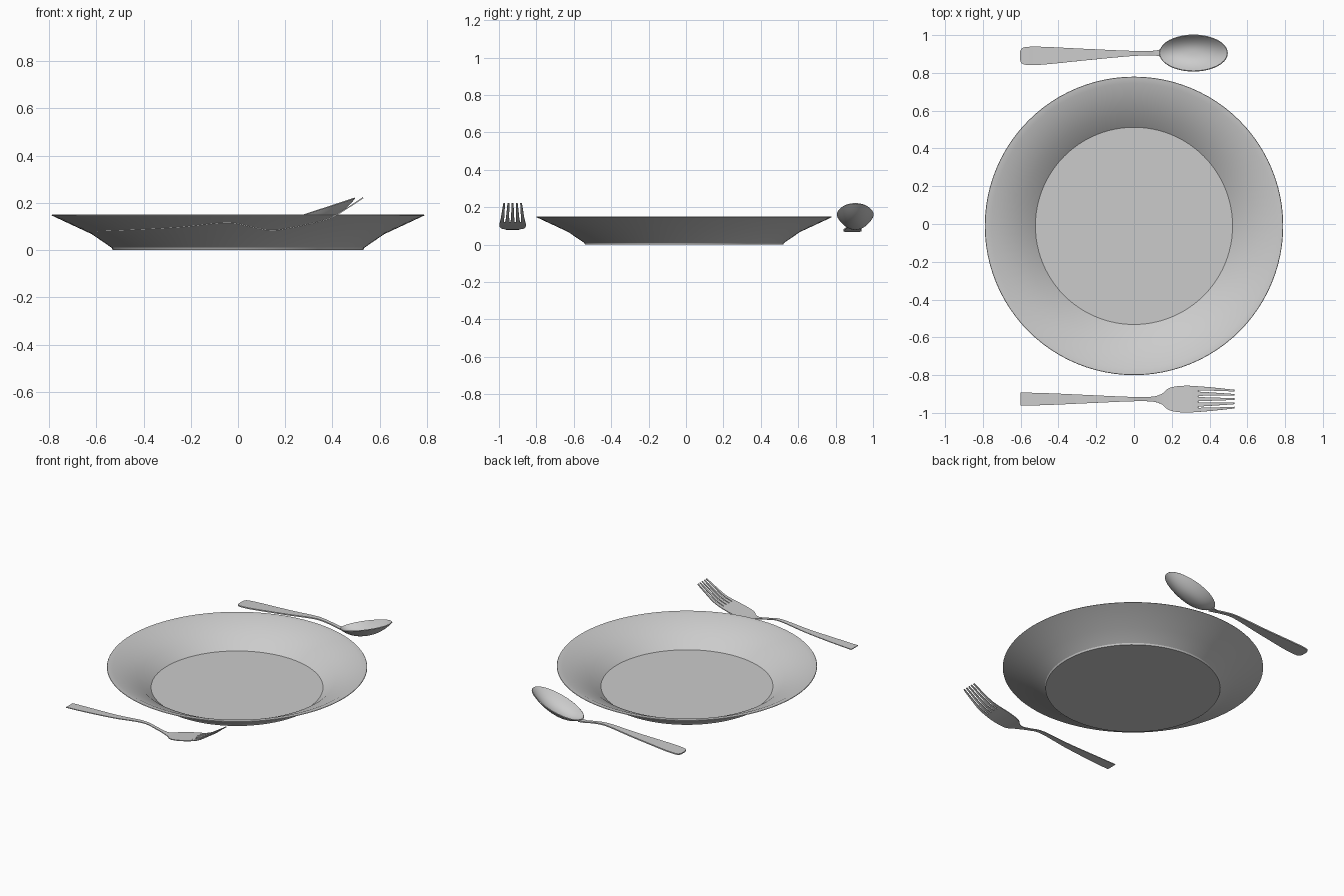
import bpy, bmesh, math

if "Cube" in bpy.data.objects:
    bpy.data.objects.remove(bpy.data.objects["Cube"])


def finish(name, bm, thickness=0, angle=35):
    bmesh.ops.recalc_face_normals(bm, faces=bm.faces)
    me = bpy.data.meshes.new(name)
    bm.to_mesh(me)
    bm.free()
    ob = bpy.data.objects.new(name, me)
    bpy.context.collection.objects.link(ob)
    bpy.ops.object.select_all(action='DESELECT')
    ob.select_set(True)
    bpy.context.view_layer.objects.active = ob
    if thickness:
        mod = ob.modifiers.new("thickness", 'SOLIDIFY')
        mod.thickness = thickness
        mod.offset = 0
        bpy.ops.object.modifier_apply(modifier=mod.name)
    bpy.ops.object.shade_smooth_by_angle(angle=math.radians(angle))
    return ob


def smooth_points(pts, n=6):
    """Catmull-Rom interpolation through tuples."""
    p = [pts[0]] + pts + [pts[-1]]
    out = []
    for i in range(1, len(p) - 2):
        for k in range(n):
            t = k / n
            out.append(tuple(0.5 * (2 * b + (c - a) * t + (2 * a - 5 * b + 4 * c - d) * t * t
                                    + (3 * b - a - 3 * c + d) * t ** 3)
                             for a, b, c, d in zip(*p[i - 1:i + 3])))
    return out + [pts[-1]]


def ribbon(bm, stations):
    """Strip through (x, y centre, half width, z) stations."""
    prev = None
    for x, y, w, z in stations:
        row = [bm.verts.new((x, y + s * w, z)) for s in (-1, 0, 1)]
        if prev:
            for j in range(2):
                bm.faces.new((prev[j], row[j], row[j + 1], prev[j + 1]))
        prev = row


# Plate: lathed profile, flat base and raised rim
PROFILE = [(0.53, 0), (0.535, 0.01), (0.62, 0.068), (0.79, 0.147), (0.788, 0.15),
           (0.755, 0.147), (0.595, 0.07), (0.522, 0.012)]
SEG = 96
bm = bmesh.new()
rings = [[bm.verts.new((r * math.cos(math.tau * i / SEG), r * math.sin(math.tau * i / SEG) - 0.01, z))
          for i in range(SEG)] for r, z in PROFILE]
for a, b in zip(rings, rings[1:]):
    for i in range(SEG):
        j = (i + 1) % SEG
        bm.faces.new((a[i], a[j], b[j], b[i]))
bm.faces.new(rings[0])
bm.faces.new(rings[-1])
finish("plate", bm, angle=25)

# Fork: handle and head strip, then five tines following the same curve
FY = -0.927
bm = bmesh.new()
ribbon(bm, smooth_points([
    (-0.60, FY, 0.035, 0.080), (-0.45, FY, 0.031, 0.086), (-0.25, FY, 0.022, 0.097),
    (-0.05, FY, 0.013, 0.116), (0.05, FY, 0.011, 0.100), (0.11, FY, 0.015, 0.087),
    (0.15, FY, 0.030, 0.084), (0.18, FY, 0.055, 0.087), (0.22, FY, 0.067, 0.094),
    (0.28, FY, 0.071, 0.106), (0.34, FY, 0.068, 0.120)]))
for k in range(-2, 3):
    ribbon(bm, smooth_points([
        (0.34, FY + k * 0.0285, 0.011, 0.120), (0.40, FY + k * 0.027, 0.009, 0.140),
        (0.46, FY + k * 0.025, 0.007, 0.176), (0.53, FY + k * 0.0225, 0.0045, 0.222)]))
finish("fork", bm, 0.005)

# Spoon handle with rounded end
bm = bmesh.new()
ribbon(bm, smooth_points([
    (-0.603, 0.890, 0.022, 0.072), (-0.592, 0.890, 0.041, 0.073), (-0.56, 0.890, 0.048, 0.075),
    (-0.48, 0.891, 0.047, 0.080), (-0.25, 0.897, 0.030, 0.097), (-0.05, 0.902, 0.016, 0.115),
    (0.05, 0.904, 0.012, 0.106), (0.11, 0.905, 0.013, 0.095), (0.15, 0.905, 0.022, 0.094)]))
finish("spoon_handle", bm, 0.008)

# Spoon bowl: tilted elliptical rim sinking to a rounded bottom
bm = bmesh.new()
N, R = 40, 10
centre = bm.verts.new((0.315, 0.905, 0.162 - 0.063))
prev = None
for k in range(1, R + 1):
    r = k / R
    ring = []
    for i in range(N):
        a = math.tau * i / N
        x = 0.315 + 0.18 * r * math.cos(a)
        y = 0.905 + 0.096 * r * math.sin(a)
        ring.append(bm.verts.new((x, y, 0.162 + 0.325 * (x - 0.315) - 0.063 * (1 - r ** 2.4))))
    for i in range(N):
        j = (i + 1) % N
        if prev:
            bm.faces.new((prev[i], ring[i], ring[j], prev[j]))
        else:
            bm.faces.new((centre, ring[i], ring[j]))
    prev = ring
finish("spoon_bowl", bm, 0.005)
